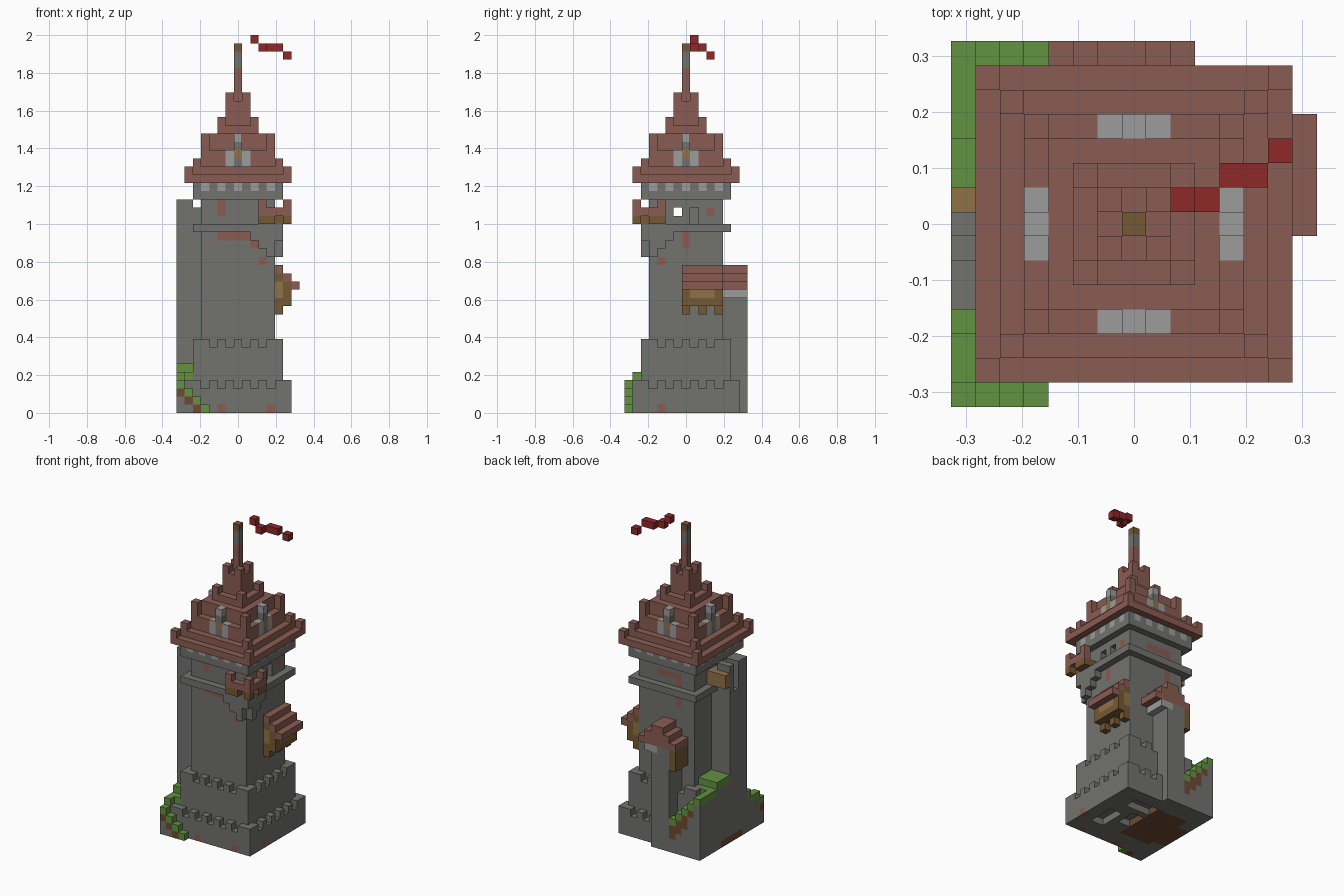
import bpy, bmesh
from mathutils import Vector

if "Cube" in bpy.data.objects:
    bpy.data.objects.remove(bpy.data.objects["Cube"], do_unlink=True)

V = 2 / 46  # block size


def linear(c):
    c /= 255
    return c / 12.92 if c <= 0.04045 else ((c + 0.055) / 1.055) ** 2.4


COLOURS = {
    "stone": (114, 115, 111), "pale_stone": (156, 156, 156),
    "clay": (138, 92, 82), "wood": (118, 88, 52), "pale_wood": (145, 114, 71),
    "grass": (98, 146, 64), "dirt": (112, 73, 50), "banner_red": (143, 40, 42),
}
MATS = {}
for label, rgb in COLOURS.items():
    m = bpy.data.materials.new(label)
    m.use_nodes = True
    col = tuple(linear(c) for c in rgb) + (1,)
    m.diffuse_color = col
    bsdf = m.node_tree.nodes["Principled BSDF"]
    bsdf.inputs["Base Color"].default_value = col
    bsdf.inputs["Roughness"].default_value = 0.9
    MATS[label] = m

cells = {}  # block position -> (part, colour)


def box(part, xs, ys, zs, colour="stone"):
    """Fill an inclusive range of blocks; earlier parts keep their blocks."""
    for x in range(xs[0], xs[1] + 1):
        for y in range(ys[0], ys[1] + 1):
            for z in range(zs[0], zs[1] + 1):
                cells.setdefault((x, y, z), (part, colour))


def square(part, h, zs, colour="stone"):
    box(part, (-h, h), (-h, h), zs, colour)


def block(part, x, y, z, colour):
    box(part, (x, x), (y, y), (z, z), colour)


def corners(part, h, zs, colour):
    for x in (-h, h):
        for y in (-h, h):
            box(part, (x, x), (y, y), zs, colour)


def paint(xs, ys, zs, colour):
    for p in list(cells):
        if all(r[0] <= c <= r[1] for c, r in zip(p, (xs, ys, zs))):
            cells[p] = (cells[p][0], colour)


def carve(xs, ys, zs):
    for p in list(cells):
        if all(r[0] <= c <= r[1] for c, r in zip(p, (xs, ys, zs))):
            del cells[p]


def battlement(part, h, z):
    """Merlons round a square, wide at the corners."""
    for c in range(-h, h + 1):
        if abs(c) == h or (c + h) % 2 == 1:
            for e in (-h, h):
                block(part, c, e, z, "stone")
                block(part, e, c, z, "stone")


# Tower body with two battlemented skirts
square("tower_body", 4, (0, 27))
square("lower_skirt", 6, (0, 2))
battlement("lower_skirt", 6, 3)
square("upper_skirt", 5, (3, 7))
battlement("upper_skirt", 5, 8)

# Ledge and cornice with pale stones
square("ledge", 5, (22, 22))
square("cornice", 5, (26, 27))
for c in range(-4, 5, 2):
    for e in (-5, 5):
        paint((c, c), (e, e), (27, 27), "pale_stone")
        paint((e, e), (c, c), (27, 27), "pale_stone")

# Side turret with a beam
box("side_turret", (-7, -6), (-3, 0), (0, 25))
box("side_turret", (-5, -5), (-3, 0), (0, 24))
carve((-7, -6), (-1, -1), (25, 25))
box("turret_beam", (-7, -5), (1, 1), (23, 24), "pale_wood")

# Window openings
carve((-7, 6), (-1, -1), (24, 24))
carve((-7, -7), (-1, -1), (22, 23))
carve((4, 4), (1, 1), (23, 24))

# Corner balcony on stepped stones
for z, near in ((21, 2), (20, 3), (19, 4)):
    box("balcony_support", (near, 5), (-5, -near), (z, z))
carve((5, 5), (-5, -5), (19, 20))
for c in range(3, 7):
    for x, y in ((c, -6), (6, -c)):
        if c != 5:
            block("balcony", x, y, 23, "wood")
        block("balcony", x, y, 24, "clay")
        if c in (3, 6):
            block("balcony", x, y, 25, "clay")
box("balcony", (3, 5), (-5, -3), (23, 23), "wood")

# Timber bay with a lean-to roof
box("side_bay", (5, 5), (0, 4), (13, 16), "wood")
box("side_bay", (6, 6), (0, 4), (13, 15), "wood")
for y in (0, 2, 4):
    block("side_bay", 5, y, 12, "wood")
paint((6, 6), (1, 3), (14, 14), "pale_wood")
paint((5, 5), (0, 4), (14, 15), "pale_wood")
for x, z in ((5, 17), (6, 16), (7, 15)):
    box("side_bay_roof", (x, x), (0, 4), (z, z), "clay")

# Back bay standing on a pillar, with a stepped gable
box("back_pillar", (-2, 0), (5, 7), (0, 14))
box("back_bay", (-3, -3), (5, 7), (12, 14), "wood")
box("back_bay", (1, 1), (5, 7), (14, 14), "pale_stone")
block("back_bay", 1, 6, 14, "stone")
paint((0, 0), (7, 7), (14, 14), "pale_stone")
for z, a, b in ((15, -3, 2), (16, -2, 1), (17, -1, 0)):
    box("back_bay_roof", (a, b), (5, 7), (z, z), "clay")


# Grassy banks against the walls
def bank(x, y, top, soil=1):
    for z in range(top + 1):
        kind = "grass" if z == top else "dirt" if z >= top - soil else "stone"
        block("grass_bank", x, y, z, kind)


for x in range(-7, -4):
    for y in range(1, 8):
        bank(x, y, 9 - (y > 3) - (x + 7 if y > 4 else 0), x + 7)
for x in (-4, -3):
    bank(x, 7, 1 - x, 2)
for y in range(-6, -3):
    bank(-7, y, 9 + y if y > -6 else 4, 0)
for y in (-5, -4):
    block("grass_bank", -6, y, 4 if y == -5 else 5, "grass")
for x in range(-7, -3):
    bank(x, -7, -4 - x)

# Stepped roof with raised hip corners
for half, low, high in ((6, 28, 28), (5, 29, 29), (4, 30, 31),
                        (3, 32, 33), (2, 34, 34), (1, 35, 37)):
    square("roof", half, (low, high), "clay")
for half, low, high in ((6, 29, 29), (5, 30, 30), (4, 32, 33),
                        (2, 35, 35), (1, 38, 38)):
    corners("roof", half, (low, high), "clay")

# Dormers, one on each slope
for s in (-1, 1):
    for c in (-1, 0, 1):
        for z in (30, 31, 32):
            kind = "stone" if c == 0 else "pale_stone"
            if c == 0 and z == 31:
                kind = "pale_wood"
            if c == 0 or z < 32:
                paint((c, c), (4 * s, 4 * s), (z, z), kind)
                paint((4 * s, 4 * s), (c, c), (z, z), kind)
                block("dormers", c, 4 * s, z, kind)
                block("dormers", 4 * s, c, z, kind)
    block("dormers", 0, 4 * s, 33, "pale_stone")
    block("dormers", 4 * s, 0, 33, "pale_stone")

# Flagpole and banner
box("flagpole", (0, 0), (0, 0), (38, 41), "clay")
box("flagpole", (0, 0), (0, 0), (42, 43), "stone")
block("flagpole", 0, 0, 44, "wood")
for x, y, z in ((2, 1, 45), (3, 1, 44), (4, 2, 44), (5, 2, 44), (6, 3, 43)):
    block("banner", x, y, z, "banner_red")

# Exposed brick patches on the walls
paint((-2, 2), (-4, -4), (21, 21), "clay")
paint((2, 2), (-4, -4), (20, 20), "clay")
paint((-2, -2), (-4, -4), (24, 25), "clay")
paint((3, 3), (-4, -4), (18, 18), "clay")
paint((4, 4), (0, 0), (20, 21), "clay")
paint((4, 4), (-3, -3), (18, 18), "clay")
paint((4, 4), (3, 3), (24, 24), "clay")
paint((-2, 1), (4, 4), (24, 24), "clay")
paint((-2, -2), (4, 4), (20, 23), "clay")
paint((6, 6), (-3, -3), (0, 0), "clay")
paint((-2, -2), (-6, -6), (0, 0), "clay")
paint((4, 4), (-6, -6), (0, 0), "clay")

# Earth floor and slots underneath
paint((-5, -1), (-3, 4), (0, 0), "dirt")
paint((-7, -5), (-2, 2), (0, 0), "dirt")
carve((3, 4), (-3, 0), (0, 0))
carve((0, 3), (3, 4), (0, 0))
carve((0, 1), (-1, 1), (0, 0))

# Build one object per part from its outer block faces
DIRS = [Vector(d) for d in ((1, 0, 0), (-1, 0, 0), (0, 1, 0),
                            (0, -1, 0), (0, 0, 1), (0, 0, -1))]
for part in sorted({v[0] for v in cells.values()}):
    bm = bmesh.new()
    slots, verts = [], {}

    def corner(p):
        key = tuple(round(c * 2) for c in p)
        if key not in verts:
            verts[key] = bm.verts.new(Vector(p) * V)
        return verts[key]

    for p, (owner, colour) in cells.items():
        if owner != part:
            continue
        if colour not in slots:
            slots.append(colour)
        for d in DIRS:
            if tuple(int(a + b) for a, b in zip(p, d)) in cells:
                continue
            u = Vector((d.y, d.z, d.x)) / 2
            w = d.cross(u)
            mid = Vector(p) + d / 2 + Vector((0, 0, 0.5))
            quad = (mid - u - w, mid + u - w, mid + u + w, mid - u + w)
            face = bm.faces.new([corner(q) for q in quad])
            face.material_index = slots.index(colour)
    mesh = bpy.data.meshes.new(part)
    bm.to_mesh(mesh)
    bm.free()
    for s in slots:
        mesh.materials.append(MATS[s])
    bpy.context.collection.objects.link(bpy.data.objects.new(part, mesh))
